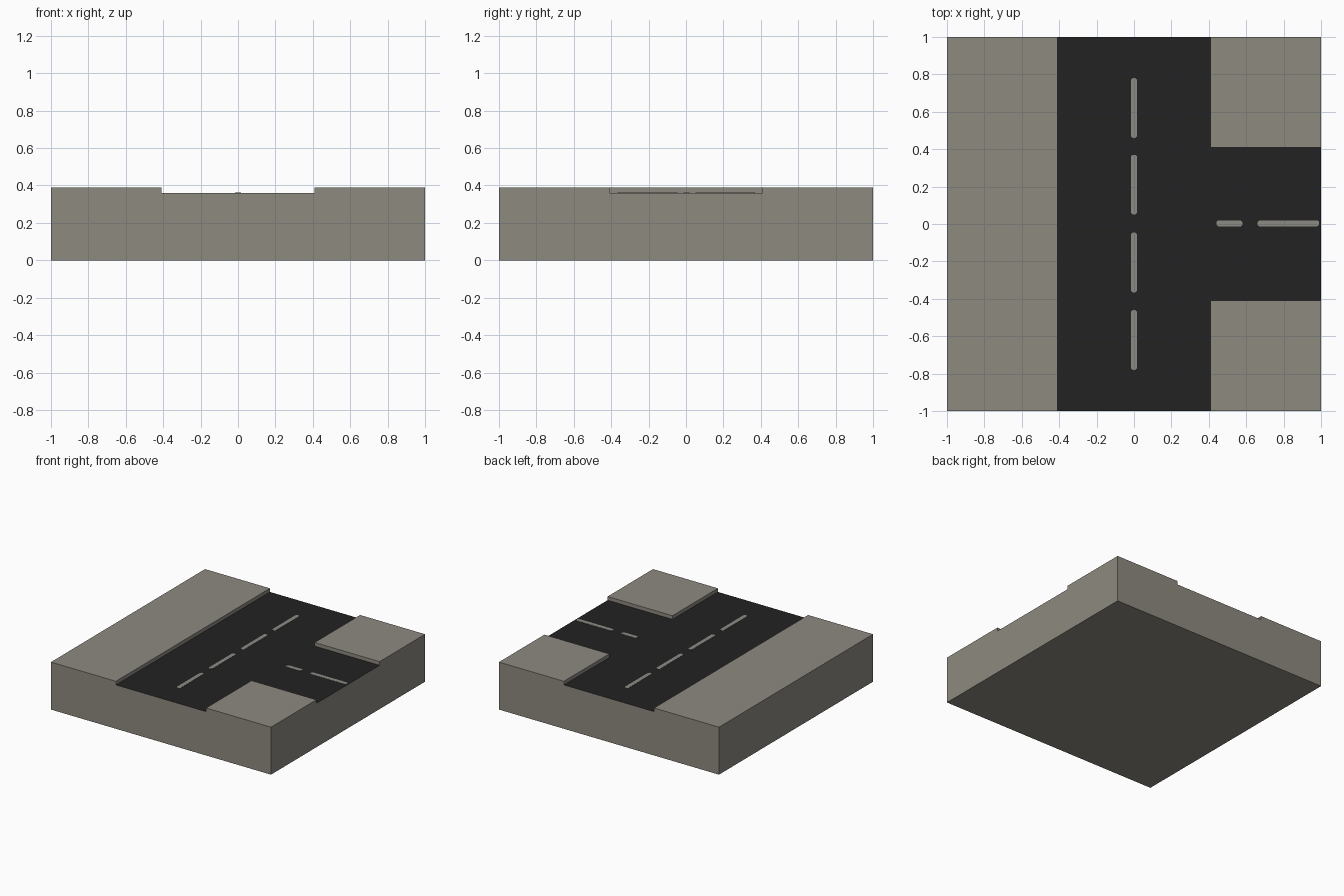
import bpy, bmesh
from mathutils import Matrix, Vector

if "Cube" in bpy.data.objects:
    bpy.data.objects.remove(bpy.data.objects["Cube"])

ROAD_Z, PAVE_Z, HALF = 0.36, 0.39, 0.41


def material(name, rgb):
    m = bpy.data.materials.new(name)
    m.diffuse_color = (*rgb, 1)
    m.use_nodes = True
    m.node_tree.nodes["Principled BSDF"].inputs["Base Color"].default_value = m.diffuse_color
    return m


concrete = material("concrete_grey", (0.27, 0.254, 0.216))
asphalt = material("asphalt_black", (0.016, 0.016, 0.016))
paint = material("lane_paint", (0.27, 0.26, 0.235))


def add_object(name, bm, mats):
    bmesh.ops.recalc_face_normals(bm, faces=bm.faces[:])
    me = bpy.data.meshes.new(name)
    bm.to_mesh(me)
    bm.free()
    for m in mats:
        me.materials.append(m)
    ob = bpy.data.objects.new(name, me)
    bpy.context.collection.objects.link(ob)
    return ob


# Solid tile, cut along the kerb lines
bm = bmesh.new()
bmesh.ops.create_cube(bm, size=1, matrix=Matrix.Translation((0, 0, ROAD_Z / 2))
                      @ Matrix.Diagonal((2, 2, ROAD_Z, 1)))
for axis in (Vector((1, 0, 0)), Vector((0, 1, 0))):
    for s in (-HALF, HALF):
        bmesh.ops.bisect_plane(bm, geom=bm.verts[:] + bm.edges[:] + bm.faces[:],
                               plane_co=axis * s, plane_no=axis)

# Top faces: T-shaped road stays low, the rest is raised as pavement
bm.normal_update()
raised = []
for f in bm.faces:
    if f.normal.z > 0.9:
        c = f.calc_center_median()
        if abs(c.x) < HALF or (c.x > 0 and abs(c.y) < HALF):
            f.material_index = 1
        else:
            raised.append(f)
new = bmesh.ops.extrude_face_region(bm, geom=raised)["geom"]
old = [f for f in raised if f.is_valid]
if old:
    bmesh.ops.delete(bm, geom=old, context='FACES_ONLY')
bmesh.ops.translate(bm, verts=[v for v in new if isinstance(v, bmesh.types.BMVert)],
                    vec=(0, 0, PAVE_Z - ROAD_Z))
for f in bm.faces:
    f.normal_update()
    c = f.calc_center_median()
    f.material_index = int(abs(f.normal.z) > 0.9 and abs(c.z - ROAD_Z) < 0.001)
add_object("road_tile", bm, [concrete, asphalt])


# Lane dashes: thin plates with clipped corners
def dash(name, x0, x1, y0, y1, c=0.01):
    bm = bmesh.new()
    pts = [(x0 + c, y0), (x1 - c, y0), (x1, y0 + c), (x1, y1 - c),
           (x1 - c, y1), (x0 + c, y1), (x0, y1 - c), (x0, y0 + c)]
    f = bm.faces.new([bm.verts.new((x, y, ROAD_Z + 0.002)) for x, y in pts])
    edges = bmesh.ops.extrude_edge_only(bm, edges=f.edges[:])["geom"]
    bmesh.ops.translate(bm, verts=[v for v in edges if isinstance(v, bmesh.types.BMVert)],
                        vec=(0, 0, -0.002))
    add_object(name, bm, [paint])


for i, y in enumerate((-0.62, -0.205, 0.21, 0.62)):
    dash(f"main_road_dash_{i + 1}", -0.017, 0.017, y - 0.16, y + 0.16)
for i, (a, b) in enumerate(((0.44, 0.58), (0.66, 0.99))):
    dash(f"side_road_dash_{i + 1}", a, b, -0.014, 0.02)
